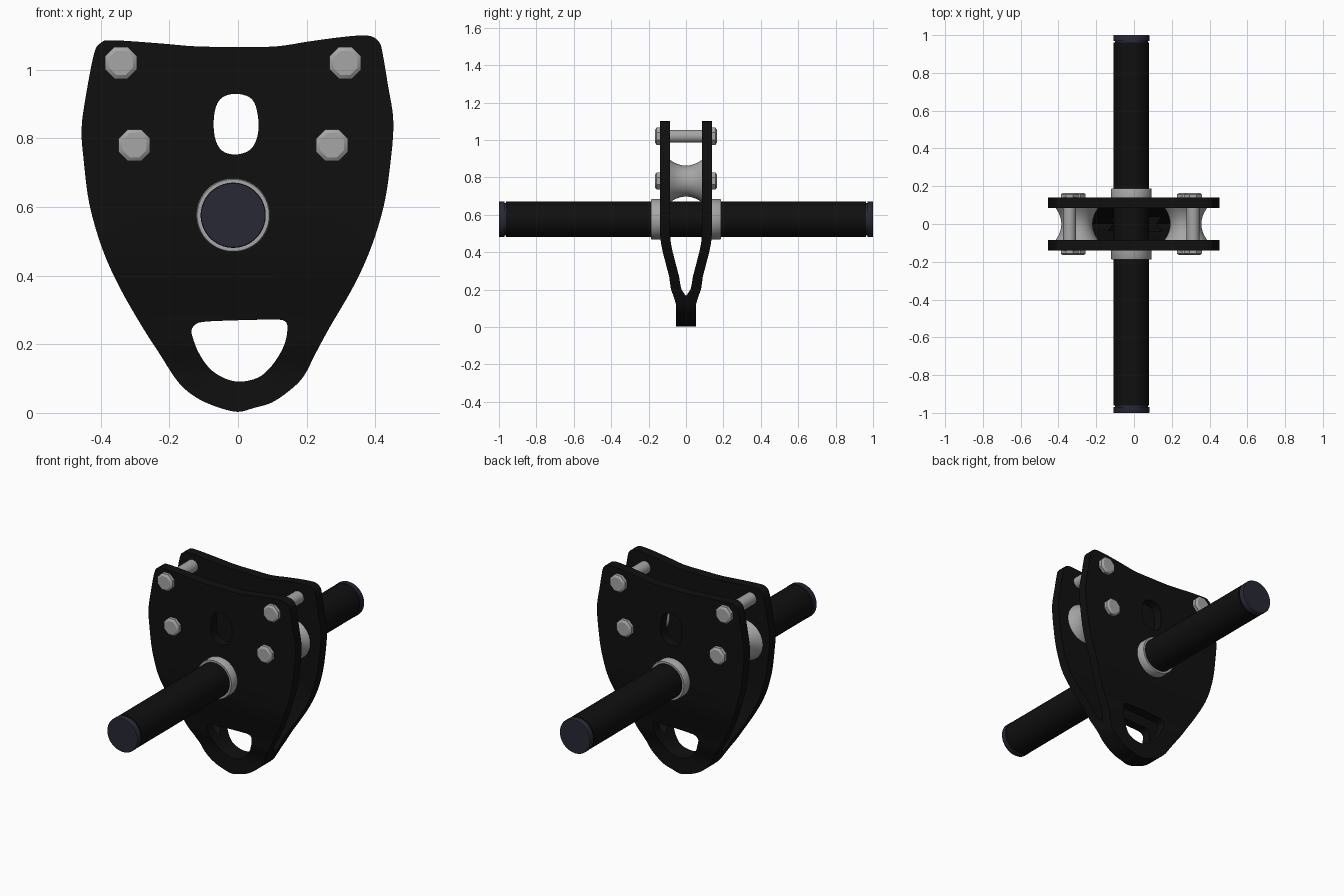
import bpy, bmesh, math
from mathutils import Vector

if "Cube" in bpy.data.objects:
    bpy.data.objects.remove(bpy.data.objects["Cube"])


def material(name, rgb):
    m = bpy.data.materials.new(name)
    m.diffuse_color = (*rgb, 1)
    m.use_nodes = True
    m.node_tree.nodes["Principled BSDF"].inputs["Base Color"].default_value = m.diffuse_color
    return m


BLACK = material("black paint", (0.005, 0.005, 0.005))
STEEL = material("grey steel", (0.38, 0.38, 0.38))
NAVY = material("dark navy", (0.021, 0.021, 0.036))


def finish(bm, name, mat, angle=35):
    bmesh.ops.recalc_face_normals(bm, faces=bm.faces)
    me = bpy.data.meshes.new(name)
    bm.to_mesh(me)
    bm.free()
    me.materials.append(mat)
    me.polygons.foreach_set("use_smooth", [True] * len(me.polygons))
    me.set_sharp_from_angle(angle=math.radians(angle))
    ob = bpy.data.objects.new(name, me)
    bpy.context.collection.objects.link(ob)
    return ob


def lathe(name, mat, x, z, profile, n=48):
    """Closed solid turned about an axis along y; profile is (radius, y)."""
    bm = bmesh.new()
    rings = []
    for r, y in profile:
        rings.append([bm.verts.new((x + r * math.cos(2 * math.pi * (i + .5) / n), y,
                                    z + r * math.sin(2 * math.pi * (i + .5) / n)))
                      for i in range(n)])
    for a, b in zip(rings, rings[1:]):
        for i in range(n):
            j = (i + 1) % n
            bm.faces.new((a[i], a[j], b[j], b[i]))
    bm.faces.new(rings[0])
    bm.faces.new(rings[-1])
    return finish(bm, name, mat)


def smooth_loop(pts, steps=4):
    """Closed Catmull-Rom curve through the points."""
    out, n = [], len(pts)
    for i in range(n):
        p0, p1, p2, p3 = (Vector(pts[(i + k) % n]) for k in (-1, 0, 1, 2))
        for s in range(steps):
            t = s / steps
            out.append(0.5 * (2 * p1 + (p2 - p0) * t + (2 * p0 - 5 * p1 + 4 * p2 - p3) * t * t
                              + (3 * p1 - p0 - 3 * p2 + p3) * t ** 3))
    return out


# Side plate outline, sling slot and sight hole, as (x, z)
OUTLINE = [(-.42, 1.045), (-.40, 1.078), (-.365, 1.086), (-.23, 1.077), (-.12, 1.068),
           (.0, 1.067), (.11, 1.068), (.21, 1.083), (.30, 1.095), (.36, 1.10), (.392, 1.096),
           (.413, 1.078), (.422, 1.045), (.437, .955), (.453, .845), (.442, .71), (.424, .60),
           (.389, .485), (.34, .375), (.267, .249), (.226, .173), (.191, .106), (.15, .065),
           (.098, .03), (.048, .015), (0, .003), (-.054, .015), (-.11, .038), (-.153, .068),
           (-.185, .104), (-.229, .173), (-.278, .249), (-.345, .366), (-.395, .477),
           (-.433, .608), (-.45, .739), (-.456, .826), (-.445, .914)]
SLOT = [(-.135, .243), (-.122, .259), (-.094, .266), (0, .27), (.106, .272), (.135, .268),
        (.144, .252), (.139, .211), (.121, .17), (.092, .13), (.057, .102), (.004, .091),
        (-.042, .102), (-.083, .13), (-.115, .176), (-.133, .223)]
SIGHT = [(-.007, .93), (.033, .92), (.052, .893), (.06, .841), (.054, .797), (.033, .765),
         (-.007, .753), (-.045, .763), (-.065, .794), (-.071, .841), (-.065, .89), (-.045, .92)]
# Bend of the plate: (z, inner y, outer y)
BEND = [(0, 0, .053), (.12, 0, .053), (.165, 0, .067), (.2, .024, .08), (.225, .03, .084),
        (.27, .037, .09), (.33, .053, .106), (.4, .071, .124), (.45, .081, .134),
        (.5, .086, .139), (1.2, .086, .139)]


def bend(z, k):
    for a, b in zip(BEND, BEND[1:]):
        if z <= b[0]:
            t = max(0, (z - a[0]) / (b[0] - a[0]))
            return a[k] + (b[k] - a[k]) * t
    return BEND[-1][k]


def plate(name, side):
    bm = bmesh.new()
    edges = []
    for pts in (OUTLINE, SLOT, SIGHT):
        vs = [bm.verts.new((p.x, 0, p.y)) for p in smooth_loop(pts)]
        edges += [bm.edges.new((vs[i - 1], vs[i])) for i in range(len(vs))]
    bmesh.ops.triangle_fill(bm, edges=edges, use_beauty=True, normal=(0, -1, 0))
    for row in BEND[1:-1]:
        bmesh.ops.bisect_plane(bm, geom=bm.verts[:] + bm.edges[:] + bm.faces[:],
                               plane_co=(0, 0, row[0]), plane_no=(0, 0, 1), dist=1e-5)
    inner = bm.verts[:]
    res = bmesh.ops.extrude_face_region(bm, geom=bm.faces[:], use_keep_orig=True)
    outer = [g for g in res["geom"] if isinstance(g, bmesh.types.BMVert)]
    for group, k in ((inner, 1), (outer, 2)):
        for v in group:
            v.co.y = side * bend(v.co.z, k)
    return finish(bm, name, BLACK, 30)


plate("front_plate", -1)
plate("back_plate", 1)

# Crossbar with grooved end caps and collars
PX, PZ = -.014, .576
lathe("crossbar", BLACK, PX, PZ, [(.094, -.962), (.094, .962)])
for s, label in ((-1, "front"), (1, "back")):
    lathe(label + "_bar_end", NAVY, PX, PZ,
          [(.088, s * .955), (.088, s * .97), (.095, s * .97), (.095, s * .997), (.093, s)])
    lathe(label + "_collar", STEEL, PX, PZ,
          [(.108, s * .13), (.108, s * .183), (.105, s * .188)])

# Bolts: upper pair carry spacers, lower pair carry grooved rollers
for x, z, kind in ((-.341, 1.02, "upper_left"), (.313, 1.02, "upper_right"),
                   (-.302, .78, "lower_left"), (.274, .78, "lower_right")):
    for s, label in ((-1, "front"), (1, "back")):
        lathe(f"{kind}_{label}_bolt_head", STEEL, x, z,
              [(.05, s * .135), (.05, s * .157), (.038, s * .165)], 8)
    lathe(kind + "_bolt_shaft", STEEL, x, z, [(.034, -.137), (.034, .137)], 32)
    if kind.startswith("lower"):
        ys = [-.085 + .17 * i / 16 for i in range(17)]
        lathe(kind + "_roller", STEEL, x, z,
              [(.083 + .03 * (y / .085) ** 2, y) for y in ys])
